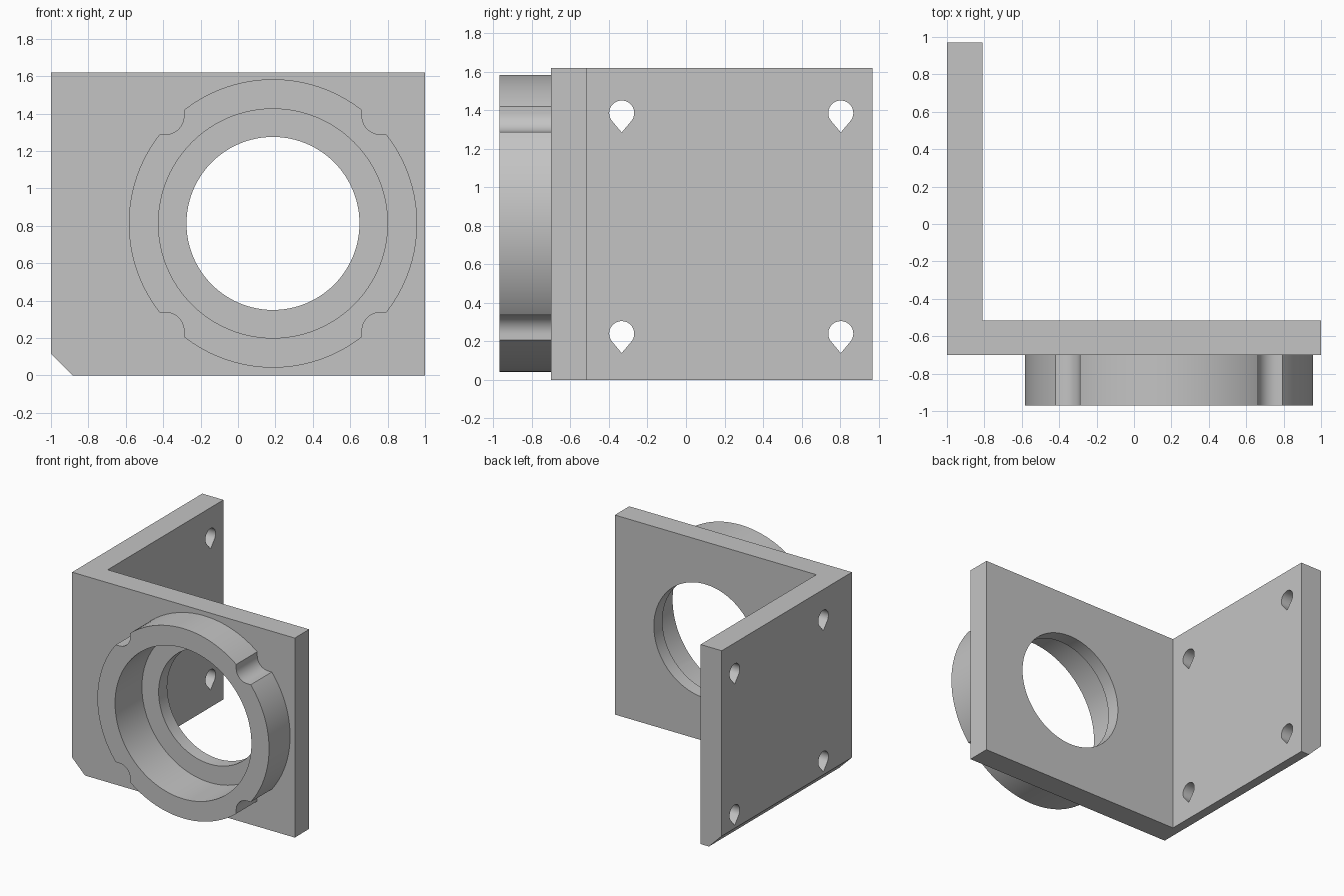
import bpy
import bmesh
from math import sin, cos, tau, pi, acos, radians

if "Cube" in bpy.data.objects:
    bpy.data.objects.remove(bpy.data.objects["Cube"], do_unlink=True)

grey = bpy.data.materials.new("plain grey")
grey.use_nodes = True
grey.diffuse_color = (0.55, 0.55, 0.55, 1)
grey.node_tree.nodes["Principled BSDF"].inputs["Base Color"].default_value = grey.diffuse_color

PLACE = {
    "x": lambda u, v, d: (d, u, v),
    "y": lambda u, v, d: (u, d, v),
    "z": lambda u, v, d: (u, v, d),
}


def prism(name, outline, axis, start, end):
    """Extrude a 2D outline along an axis."""
    bm = bmesh.new()
    rings = [[bm.verts.new(PLACE[axis](u, v, d)) for u, v in outline] for d in (start, end)]
    n = len(outline)
    for ring in rings:
        bm.faces.new(ring)
    for i in range(n):
        j = (i + 1) % n
        bm.faces.new((rings[0][i], rings[0][j], rings[1][j], rings[1][i]))
    bmesh.ops.recalc_face_normals(bm, faces=bm.faces)
    mesh = bpy.data.meshes.new(name)
    bm.to_mesh(mesh)
    bm.free()
    mesh.materials.append(grey)
    obj = bpy.data.objects.new(name, mesh)
    bpy.context.collection.objects.link(obj)
    return obj


def arc(cx, cy, r, a0, a1, steps):
    return [(cx + r * cos(a0 + (a1 - a0) * i / steps), cy + r * sin(a0 + (a1 - a0) * i / steps))
            for i in range(steps + 1)]


def circle(cx, cy, r, steps=96):
    return arc(cx, cy, r, 0, tau, steps)[:-1]


def combine(target, tool, operation="DIFFERENCE"):
    """Apply a boolean and discard the tool."""
    mod = target.modifiers.new("boolean", "BOOLEAN")
    mod.operation, mod.object, mod.solver = operation, tool, "EXACT"
    bpy.context.view_layer.objects.active = target
    bpy.ops.object.modifier_apply(modifier=mod.name)
    bpy.data.objects.remove(tool, do_unlink=True)


HEIGHT = 1.62
FRONT, INNER, BACK = -0.70, -0.515, 0.97
CX, CZ = 0.187, 0.8125

# L-shaped bracket
bracket = prism("mounting_bracket", [(-1, FRONT), (1, FRONT), (1, INNER), (-0.81, INNER),
                                     (-0.81, BACK), (-1, BACK)], "z", 0, HEIGHT)

# Chamfer along the lower outer edge
c = 0.115
combine(bracket, prism("chamfer_cutter", [(-1 - c, 2 * c), (-1 - c, -c), (-1 + 2 * c, -c)],
                       "y", -1.2, 1.2))

# Teardrop screw holes in the side plate
r, tip = 0.065, 0.101
spread = acos(r / tip)
for y in (-0.334, 0.804):
    for z in (0.24, 1.386):
        drop = arc(y, z, r, -pi / 2 + spread, 1.5 * pi - spread, 28) + [(y, z - tip)]
        combine(bracket, prism("screw_hole_cutter", drop, "x", -1.2, -0.6))

# Round flange with four rounded corner notches
flange = prism("flange", circle(CX, CZ, 0.771), "y", -0.97, -0.66)
k, nr, out = 0.574, 0.098, 0.3
for sx in (-1, 1):
    for sz in (-1, 1):
        notch = arc(k, k, nr, pi, 1.5 * pi, 12) + [(k + out, k - nr), (k + out, k + out), (k - nr, k + out)]
        combine(flange, prism("notch_cutter", [(CX + sx * u, CZ + sz * v) for u, v in notch],
                              "y", -1.2, -0.5))
combine(bracket, flange, "UNION")

# Stepped bore
combine(bracket, prism("counterbore_cutter", circle(CX, CZ, 0.6125), "y", -1.2, -0.625))
combine(bracket, prism("through_hole_cutter", circle(CX, CZ, 0.4625), "y", -1.2, -0.3))

bpy.ops.object.select_all(action="DESELECT")
bracket.select_set(True)
bpy.context.view_layer.objects.active = bracket
bpy.ops.object.shade_smooth_by_angle(angle=radians(30))
